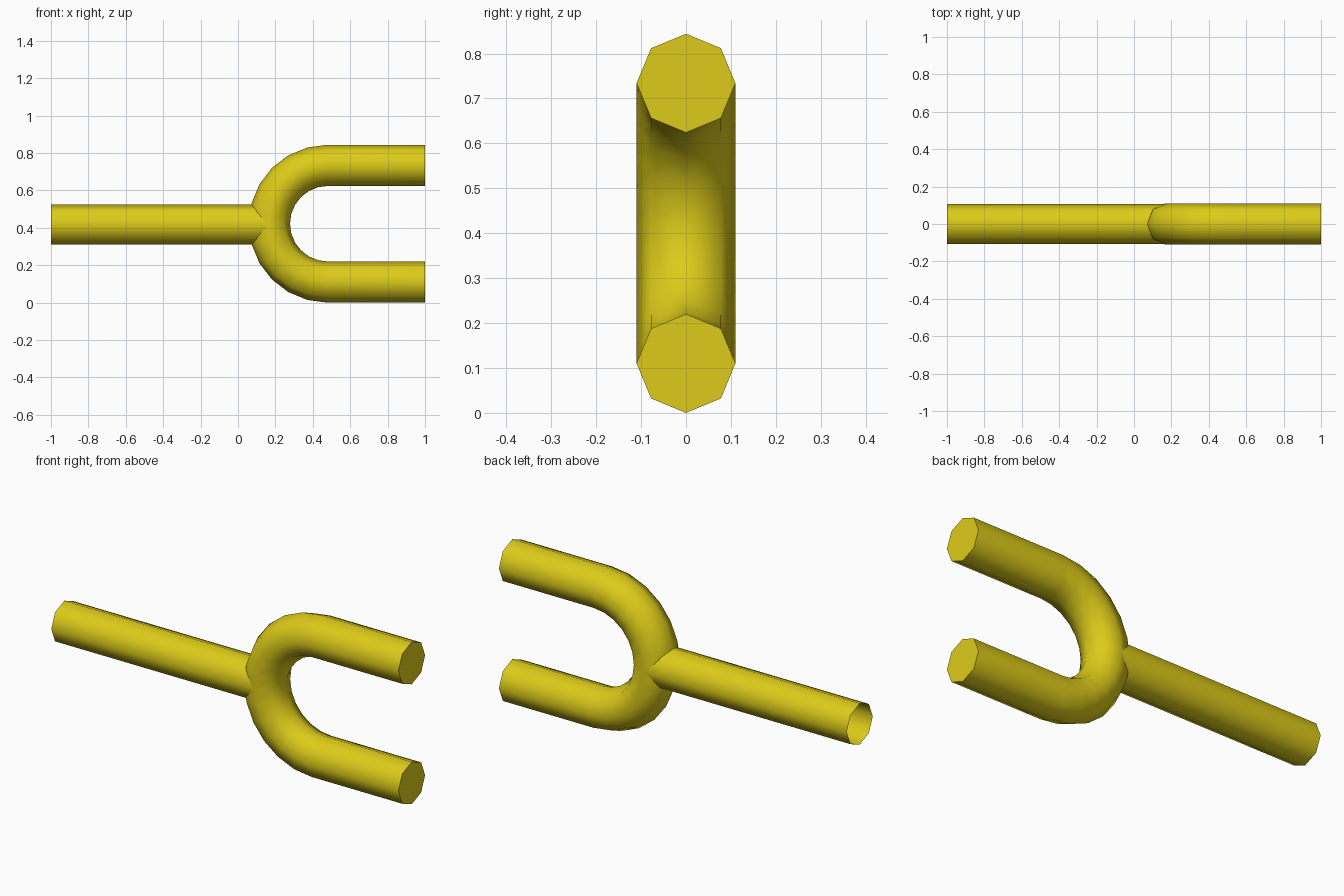
import bpy, bmesh, math
from mathutils import Vector

if "Cube" in bpy.data.objects:
    bpy.data.objects.remove(bpy.data.objects["Cube"])

SIDES = 8
MID_Z = 0.422

mat = bpy.data.materials.new("yellow")
mat.diffuse_color = (0.72, 0.6, 0.01, 1)
mat.use_nodes = True
mat.node_tree.nodes["Principled BSDF"].inputs["Base Color"].default_value = mat.diffuse_color


def tube(name, path, radius, caps):
    """Sweep an octagon along a path lying in the XZ plane."""
    bm = bmesh.new()
    rings = []
    for i, p in enumerate(path):
        t = (path[min(i + 1, len(path) - 1)] - path[max(i - 1, 0)]).normalized()
        side = Vector((0, 1, 0))
        up = t.cross(side)
        rings.append([bm.verts.new(p + radius * (math.cos(a) * side + math.sin(a) * up))
                      for a in (2 * math.pi * k / SIDES for k in range(SIDES))])
    for a, b in zip(rings, rings[1:]):
        for k in range(SIDES):
            n = (k + 1) % SIDES
            bm.faces.new((a[k], a[n], b[n], b[k]))
    if caps:
        bm.faces.new(rings[0])
        bm.faces.new(rings[-1])
    bmesh.ops.recalc_face_normals(bm, faces=bm.faces[:])
    me = bpy.data.meshes.new(name)
    bm.to_mesh(me)
    bm.free()
    me.materials.append(mat)
    ob = bpy.data.objects.new(name, me)
    bpy.context.collection.objects.link(ob)
    bpy.ops.object.select_all(action='DESELECT')
    ob.select_set(True)
    bpy.context.view_layer.objects.active = ob
    bpy.ops.object.shade_smooth_by_angle(angle=math.radians(60))
    return ob


# U-shaped fork with two straight capped prongs
BEND_X, BEND_R = 0.48, 0.312
bend = [Vector((BEND_X - BEND_R * math.sin(a), 0, MID_Z - BEND_R * math.cos(a)))
        for a in (math.pi * i / 12 for i in range(13))]
ends = [Vector((1, 0, MID_Z + s * BEND_R)) for s in (-1, 1)]
tube("fork", [ends[0]] + bend + [ends[1]], 0.11, True)

# Straight stem, open at its outer end, running into the bend
tube("stem", [Vector((-1, 0, 0.417)), Vector((0.17, 0, 0.417))], 0.107, False)

# Settle the prong ends square to the x axis and the base on the floor
low = min(v.co.z for v in bpy.data.objects["fork"].data.vertices)
for ob in bpy.data.objects:
    ob.location.z -= low
